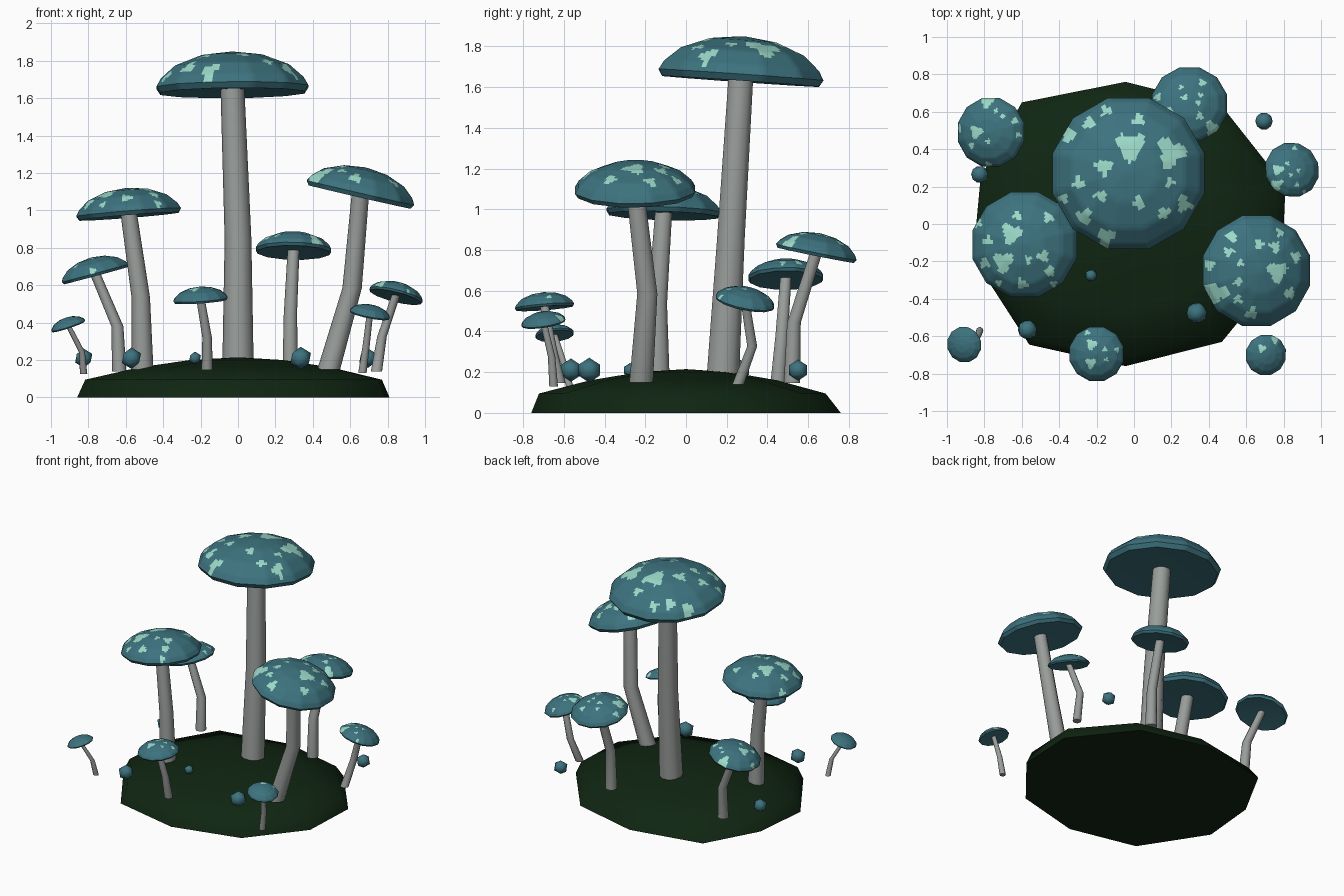
import bpy, bmesh, math, random
from mathutils import Vector

if "Cube" in bpy.data.objects:
    bpy.data.objects.remove(bpy.data.objects["Cube"])

random.seed(4)


def material(name, rgb):
    m = bpy.data.materials.new(name)
    m.diffuse_color = (*rgb, 1)
    m.use_nodes = True
    m.node_tree.nodes["Principled BSDF"].inputs["Base Color"].default_value = m.diffuse_color
    return m


TEAL = material("cap teal", (0.046, 0.17, 0.21))
MINT = material("spot mint", (0.33, 0.70, 0.58))
GREY = material("stem grey", (0.32, 0.34, 0.325))
MOSS = material("mound dark green", (0.005, 0.019, 0.006))


def finish(bm, name, mats, angle=40):
    """Smooth shading with edges sharper than the angle kept crisp."""
    bmesh.ops.recalc_face_normals(bm, faces=bm.faces)
    for f in bm.faces:
        f.smooth = True
    for e in bm.edges:
        e.smooth = e.calc_face_angle(0) < math.radians(angle)
    me = bpy.data.meshes.new(name)
    bm.to_mesh(me)
    bm.free()
    for m in mats:
        me.materials.append(m)
    bpy.context.collection.objects.link(bpy.data.objects.new(name, me))


def circle(sides, radius=1, turn=0):
    return [Vector((radius * math.cos(a), radius * math.sin(a), 0))
            for a in (2 * math.pi * (i + turn) / sides for i in range(sides))]


def loft(bm, rings):
    """Bridge successive closed rings of points, returns rings of verts."""
    vr = [[bm.verts.new(p) for p in r] for r in rings]
    for a, b in zip(vr, vr[1:]):
        for i in range(len(a)):
            j = (i + 1) % len(a)
            bm.faces.new((a[i], a[j], b[j], b[i]))
    return vr


def fan(bm, ring, tip):
    t = bm.verts.new(tip)
    for i in range(len(ring)):
        bm.faces.new((ring[i], ring[(i + 1) % len(ring)], t))


# Mound: irregular ten-sided low dome, shallower at the back
RIM = [(-0.045, -0.76), (0.47, -0.63), (0.79, -0.24), (0.81, 0.2), (0.47, 0.63),
       (-0.045, 0.76), (-0.60, 0.65), (-0.82, 0.25), (-0.86, -0.18), (-0.56, -0.645)]
bm = bmesh.new()
rings = []
for k, z in [(1, 0), (0.95, 0.095), (0.62, 0.16), (0.3, 0.2)]:
    rings.append([(x * k, y * k * (0.95 if y > 0.5 and z else 1), z) for x, y in RIM])
vr = loft(bm, rings)
fan(bm, vr[-1], (0, 0, 0.215))
fan(bm, vr[0], (0, 0, 0.01))
finish(bm, "mound", [MOSS], 60)


# Stem: bent tapering tube, sized from the cap it carries
def stem(name, base, bend, top, cap_radius):
    z0 = 0.16 - 0.035 * (base[0] ** 2 + base[1] ** 2)
    z1 = z0 + 0.46 * (top[2] - z0)
    bm = bmesh.new()
    rings = []
    for p, k in [((*base, z0), 0.2), ((*bend, z1), 0.17), (top, 0.152)]:
        rings.append([Vector(p) + c for c in circle(10, k * cap_radius)])
    vr = loft(bm, rings)
    bm.faces.new(vr[0])
    bm.faces.new(vr[-1])
    finish(bm, name, [GREY], 50)


# Cap: twelve-sided dome, finely divided so that spots can be cut as faces
SIDES, SUB, STEP = 12, 8, 6
DOME = [(1, 0), (0.94, 0.23), (0.75, 0.6), (0.4, 0.9), (0.03, 1)]


def scatter_spots(count):
    """Random spots (x, y, size in cap radii) that keep their distance."""
    spots = []
    for _ in range(400):
        a, r = random.uniform(0, 2 * math.pi), math.sqrt(random.uniform(0.02, 0.85))
        x, y = r * math.cos(a), r * math.sin(a)
        s = 0.17 if len(spots) < 2 else random.uniform(0.06, 0.1)
        if len(spots) < count and all(math.hypot(x - u, y - v) > s + t + 0.08
                                      for u, v, t in spots):
            spots.append((x, y, s))
    return spots


def cap(name, centre, radius, slope, spots):
    bm = bmesh.new()
    prof = [(0.95, -0.17)]
    for (r0, h0), (r1, h1) in zip(DOME, DOME[1:]):
        prof += [(r0 + (r1 - r0) * t / STEP, h0 + (h1 - h0) * t / STEP) for t in range(STEP)]
    prof.append(DOME[-1])
    corners = circle(SIDES, 1, 0.5)
    outline = [corners[i].lerp(corners[(i + 1) % SIDES], t / SUB)
               for i in range(SIDES) for t in range(SUB)]
    vr = loft(bm, [[(p.x * r, p.y * r, h) for p in outline] for r, h in prof])
    fan(bm, vr[-1], (0, 0, 1))
    fan(bm, vr[0], (0, 0, -0.05))
    # wobbly spots on the upper side
    for f in bm.faces:
        c = f.calc_center_median()
        for k, (sx, sy, size) in enumerate(spots):
            dx, dy = c.x - sx, c.y - sy
            wobble = 1 + 0.25 * math.sin(3 * math.atan2(dy, dx) + k)
            if c.z > 0 and math.hypot(dx, dy) < size * wobble:
                f.material_index = 1
    tilt = Vector((0, 0, 1)).rotation_difference(Vector((-slope[0], -slope[1], 1)))
    for v in bm.verts:
        local = Vector((v.co.x, v.co.y, v.co.z * 0.45)) * radius
        v.co = Vector(centre) + tilt @ local
    finish(bm, name, [TEAL, MINT])


def mushroom(name, base, bend, top, radius, slope, spots):
    stem(name + "_stem", base, bend, top, radius)
    cap(name + "_cap", top, radius, slope, scatter_spots(spots))


mushroom("tall", (0, .18), (0, .22), (-.03, .27, 1.66), .42, (.01, -.07), 16)
mushroom("right", (.485, -.22), (.61, -.19), (.655, -.25, 1.095), .305, (-.23, .01), 14)
mushroom("left", (-.51, -.135), (-.52, -.14), (-.585, -.11, .99), .29, (.08, -.03), 13)
mushroom("back", (.28, .52), (.28, .53), (.297, .64, .79), .208, (-.02, -.2), 10)
mushroom("back_left", (-.635, .45), (-.645, .47), (-.765, .49, .665), .19, (.27, .01), 10)
mushroom("far_right", (.74, .255), (.77, .325), (.845, .29, .548), .15, (-.25, -.2), 8)
mushroom("front", (-.165, -.62), (-.165, -.66), (-.2, -.695, .525), .15, (.07, .08), 6)
mushroom("front_right", (.665, -.65), (.685, -.66), (.705, -.7, .446), .112, (-.2, .15), 2)
mushroom("front_left", (-.825, -.57), (-.835, -.6), (-.908, -.645, .385), .097, (.33, .1), 0)

# Small floating spore balls
for i, (x, y, r) in enumerate([(.695, .55, .052), (-.825, .265, .051), (-.23, -.275, .035),
                               (-.57, -.565, .057), (.335, -.475, .061)]):
    bm = bmesh.new()
    bmesh.ops.create_icosphere(bm, subdivisions=1, radius=r)
    bmesh.ops.translate(bm, verts=bm.verts, vec=(x, y, 0.21))
    finish(bm, f"spore_{i + 1}", [TEAL], 60)
